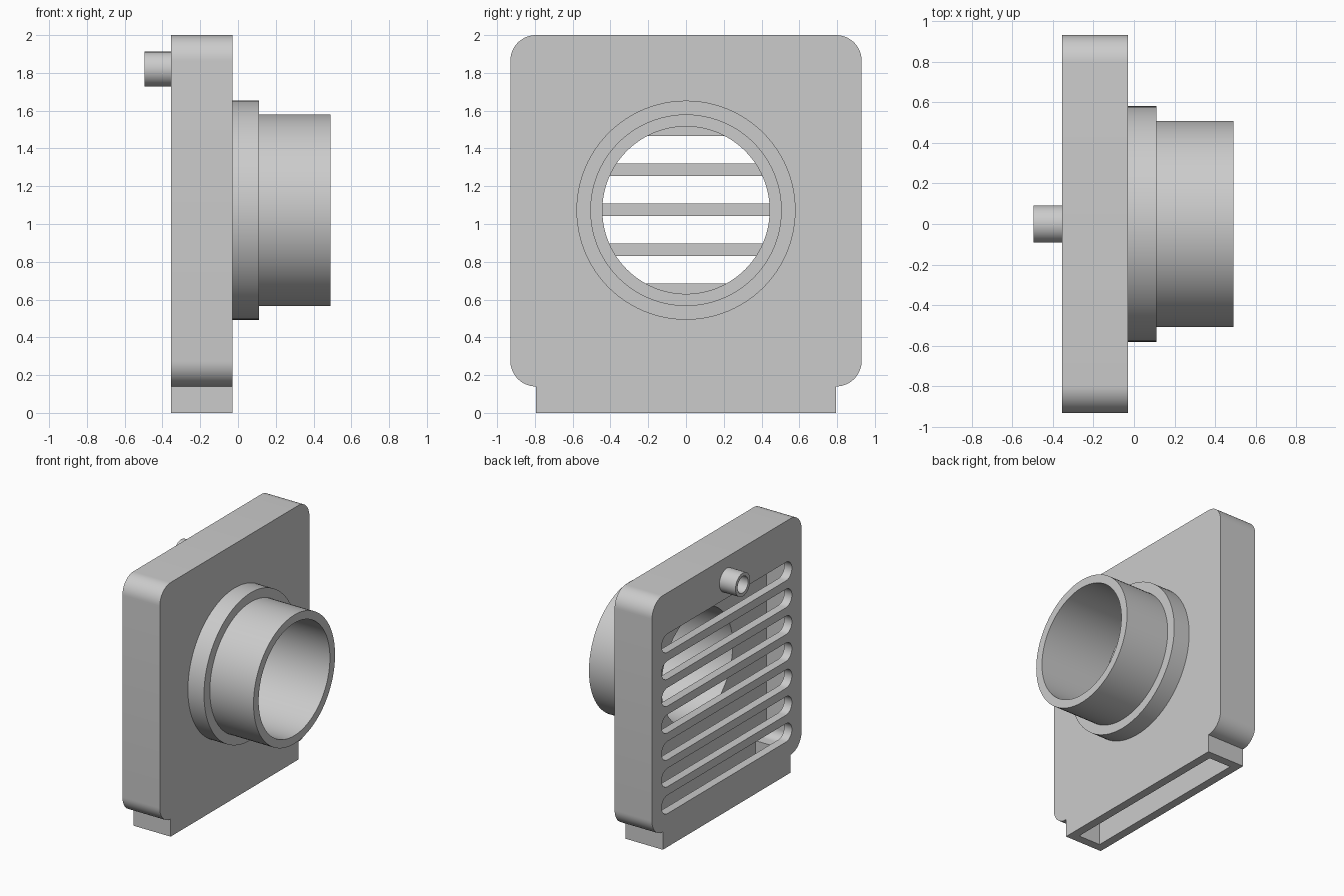
import bpy, bmesh
from math import sin, cos, pi, radians

cube = bpy.data.objects.get("Cube")
if cube:
    bpy.data.objects.remove(cube, do_unlink=True)

grey = bpy.data.materials.new("light grey plastic")
grey.use_nodes = True
GREY = (0.6, 0.6, 0.6, 1)
grey.diffuse_color = GREY
grey.node_tree.nodes["Principled BSDF"].inputs["Base Color"].default_value = GREY

BACK, FRONT, WALL = -0.355, -0.03, 0.067   # grille face, duct face, wall thickness
DUCT_Z, NUB_Z = 1.073, 1.82


def finish(name, bm):
    bmesh.ops.recalc_face_normals(bm, faces=bm.faces)
    mesh = bpy.data.meshes.new(name)
    bm.to_mesh(mesh)
    bm.free()
    mesh.materials.append(grey)
    obj = bpy.data.objects.new(name, mesh)
    bpy.context.collection.objects.link(obj)
    return obj


def add_prism(bm, outline, x0, x1):
    """Extrude a closed (y, z) outline along x."""
    face = bm.faces.new([bm.verts.new((x0, y, z)) for y, z in outline])
    new = bmesh.ops.extrude_face_region(bm, geom=[face])["geom"]
    moved = [v for v in new if isinstance(v, bmesh.types.BMVert)]
    bmesh.ops.translate(bm, vec=(x1 - x0, 0, 0), verts=moved)


def arc(cy, cz, r, a0, a1, n):
    angles = [radians(a0 + (a1 - a0) * i / n) for i in range(n + 1)]
    return [(cy + r * cos(a), cz + r * sin(a)) for a in angles]


def circle(cz, r, n):
    return arc(0, cz, r, 0, 360, n)[:-1]


def housing_outline(inset, foot_z):
    """Rounded square standing on a narrower neck, moved in by the inset."""
    r, c = 0.135 - inset, 0.795
    half = [(c - inset, foot_z), (c - inset, 0.14 + inset)]
    half += arc(c, 0.275, r, -90, 0, 12) + arc(c, 1.865, r, 0, 90, 12)
    if inset == 0:
        del half[1]   # neck side runs straight into the corner arc
    return half + [(-y, z) for y, z in reversed(half)]


def lathe(name, profile, cz, n):
    """Turn a closed (x, radius) profile around a horizontal x axis."""
    bm = bmesh.new()
    rings = [[bm.verts.new((x, y, z)) for y, z in circle(cz, r, n)] for x, r in profile]
    for a, b in zip(rings, rings[1:] + rings[:1]):
        for i in range(n):
            j = (i + 1) % n
            bm.faces.new((a[i], a[j], b[j], b[i]))
    return finish(name, bm)


def cut(target, name, prisms):
    bm = bmesh.new()
    for outline, x0, x1 in prisms:
        add_prism(bm, outline, x0, x1)
    cutter = finish(name, bm)
    cutter.hide_render = True
    mod = target.modifiers.new(name, "BOOLEAN")
    mod.operation, mod.solver, mod.object = "DIFFERENCE", "EXACT", cutter
    bpy.context.view_layer.objects.active = target
    bpy.ops.object.modifier_apply(modifier=name)
    bpy.data.objects.remove(cutter, do_unlink=True)


# Housing: hollow box, open at the bottom of its neck
bm = bmesh.new()
add_prism(bm, housing_outline(0, 0), BACK, FRONT)
housing = finish("housing", bm)
cut(housing, "cavity", [(housing_outline(WALL, -0.1), BACK + WALL, FRONT - WALL)])

# Duct opening, hose opening and the seven round-ended slots
cut(housing, "duct_opening", [(circle(DUCT_Z, 0.443, 96), FRONT - 0.12, FRONT + 0.1)])
openings = [(circle(NUB_Z, 0.065, 32), BACK - 0.1, BACK + 0.12)]
for i in range(7):
    z, r, end = 0.335 + 0.2115 * i, 0.0725, 0.81
    slot = arc(end - r, z, r, -90, 90, 12) + arc(r - end, z, r, 90, 270, 12)
    openings.append((slot, BACK - 0.1, BACK + 0.12))
cut(housing, "grille_openings", openings)

# Stepped duct collar
duct = lathe("duct_collar", [(FRONT, 0.443), (FRONT, 0.58), (0.11, 0.58), (0.11, 0.507),
                             (0.49, 0.507), (0.49, 0.443)], DUCT_Z, 96)

# Small hose spigot above the slots
spigot = lathe("hose_spigot", [(BACK, 0.065), (BACK, 0.092),
                               (-0.495, 0.092), (-0.495, 0.065)], NUB_Z, 32)

# Smooth curved sides, keep edges sharp
bpy.ops.object.select_all(action="DESELECT")
for obj in (housing, duct, spigot):
    obj.select_set(True)
bpy.context.view_layer.objects.active = housing
bpy.ops.object.shade_smooth_by_angle(angle=radians(30))
